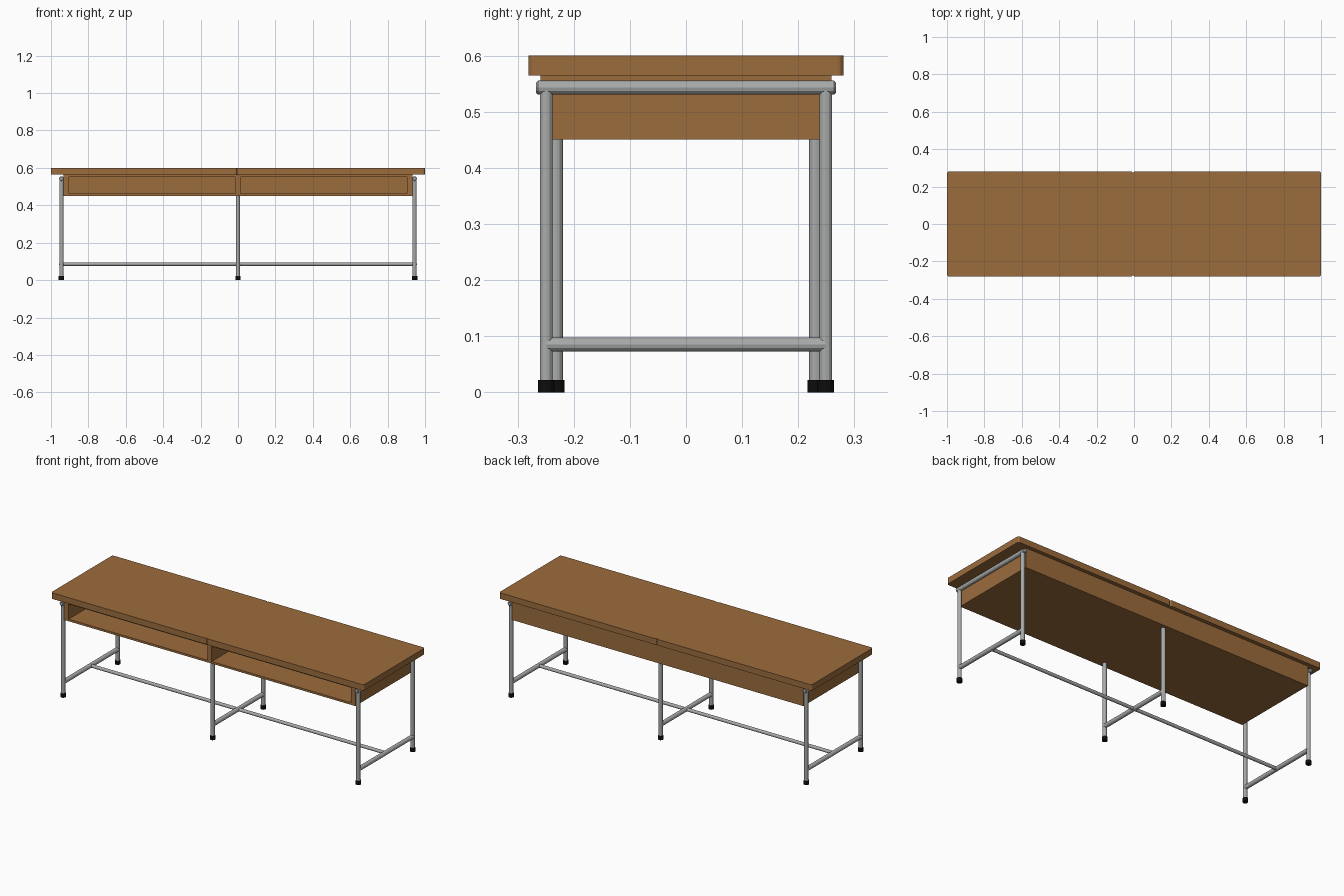
import bpy, bmesh, math
from mathutils import Vector

if "Cube" in bpy.data.objects:
    bpy.data.objects.remove(bpy.data.objects["Cube"])


def material(name, col):
    m = bpy.data.materials.new(name)
    m.diffuse_color = (*col, 1)
    m.use_nodes = True
    m.node_tree.nodes["Principled BSDF"].inputs["Base Color"].default_value = m.diffuse_color
    return m


WOOD = material("brown_wood", (0.33, 0.15, 0.046))
STEEL = material("grey_steel", (0.40, 0.41, 0.41))
RUBBER = material("black_rubber", (0.004, 0.004, 0.004))


def finish(name, bm, mat):
    bmesh.ops.recalc_face_normals(bm, faces=bm.faces[:])
    me = bpy.data.meshes.new(name)
    bm.to_mesh(me)
    bm.free()
    me.materials.append(mat)
    ob = bpy.data.objects.new(name, me)
    bpy.context.collection.objects.link(ob)
    return ob


def slab(name, x0, x1, y0, y1, z0, z1, mat, corner):
    """Board with rounded upright corners."""
    bm = bmesh.new()
    bmesh.ops.create_cube(bm, size=1)
    for v in bm.verts:
        v.co = ((x0 + x1) / 2 + v.co.x * (x1 - x0),
                (y0 + y1) / 2 + v.co.y * (y1 - y0),
                (z0 + z1) / 2 + v.co.z * (z1 - z0))
    upright = [e for e in bm.edges
               if abs(e.verts[0].co.z - e.verts[1].co.z) > 0.01]
    bmesh.ops.bevel(bm, geom=upright, offset=corner, segments=3,
                    profile=0.5, affect='EDGES')
    return finish(name, bm, mat)


def tube(name, a, b, r, mat, sides=8, chamfer=0):
    """Flat-sided tube from a to b."""
    a, b = Vector(a), Vector(b)
    d = b - a
    bm = bmesh.new()
    bmesh.ops.create_cone(bm, cap_ends=True, segments=sides, radius1=r,
                          radius2=r, depth=d.length)
    bmesh.ops.rotate(bm, verts=bm.verts[:], cent=(0, 0, 0),
                     matrix=Vector((0, 0, 1)).rotation_difference(d).to_matrix())
    bmesh.ops.translate(bm, verts=bm.verts[:], vec=(a + b) / 2)
    if chamfer:
        rim = [e for e in bm.edges if any(len(f.verts) > 4 for f in e.link_faces)]
        bmesh.ops.bevel(bm, geom=rim, offset=chamfer, segments=1, affect='EDGES')
    return finish(name, bm, mat)


def shelf_box():
    """Drawer box with two compartments open to the front."""
    xs = [-0.932, -0.903, -0.013, 0.013, 0.903, 0.932]
    zs = [0.451, 0.463, 0.55, 0.566]
    y0, y1, pocket = -0.259, 0.259, 0.50
    bm = bmesh.new()
    g = [[bm.verts.new((x, y0, z)) for z in zs] for x in xs]
    for i in range(5):
        for k in range(3):
            if not (k == 1 and i in (1, 3)):
                bm.faces.new((g[i][k], g[i + 1][k], g[i + 1][k + 1], g[i][k + 1]))
    rim = [e for e in bm.edges if len(e.link_faces) == 1]

    def is_outer(e):
        m = (e.verts[0].co + e.verts[1].co) / 2
        return abs(m.x) > 0.92 or m.z < 0.455 or m.z > 0.56

    outer = [e for e in rim if is_outer(e)]
    inner = [e for e in rim if not is_outer(e)]
    loops = [(outer, y1 - y0),
             ([e for e in inner if e.verts[0].co.x < 0], pocket),
             ([e for e in inner if e.verts[0].co.x > 0], pocket)]
    for edges, depth in loops:
        geom = bmesh.ops.extrude_edge_only(bm, edges=edges)["geom"]
        vs = [v for v in geom if isinstance(v, bmesh.types.BMVert)]
        bmesh.ops.translate(bm, verts=vs, vec=(0, depth, 0))
        vset = set(vs)
        back = [e for e in bm.edges if e.verts[0] in vset and e.verts[1] in vset]
        bmesh.ops.edgeloop_fill(bm, edges=back)
    return finish("shelf_box", bm, WOOD)


# table top: two boards meeting near the middle
SEAM = -0.006
slab("table_top_left", -1, SEAM, -0.281, 0.281, 0.565, 0.60, WOOD, 0.011)
slab("table_top_right", SEAM, 1, -0.281, 0.281, 0.565, 0.60, WOOD, 0.011)
shelf_box()

# three leg frames
R = 0.0115
for label, x, y, top in (("left", -0.944, 0.249, 0.543),
                         ("middle", 0.0, 0.231, 0.452),
                         ("right", 0.944, 0.249, 0.543)):
    for side, s in (("front", -1), ("back", 1)):
        tube(f"{label}_{side}_leg", (x, s * y, 0.01), (x, s * y, top), R, STEEL, 12)
        tube(f"{label}_{side}_foot", (x, s * y, 0), (x, s * y, 0.022), 0.0145,
             RUBBER, 12)
    tube(f"{label}_cross_bar", (x, -y, 0.085), (x, y, 0.085), 0.0125, STEEL, 12)
    if label != "middle":
        tube(f"{label}_top_bar", (x, -0.267, 0.543), (x, 0.267, 0.543), 0.0125,
             STEEL, 12, 0.003)

# long stretcher joining the frames
tube("long_stretcher", (-0.944, 0, 0.085), (0.944, 0, 0.085), 0.0095, STEEL, 12)
